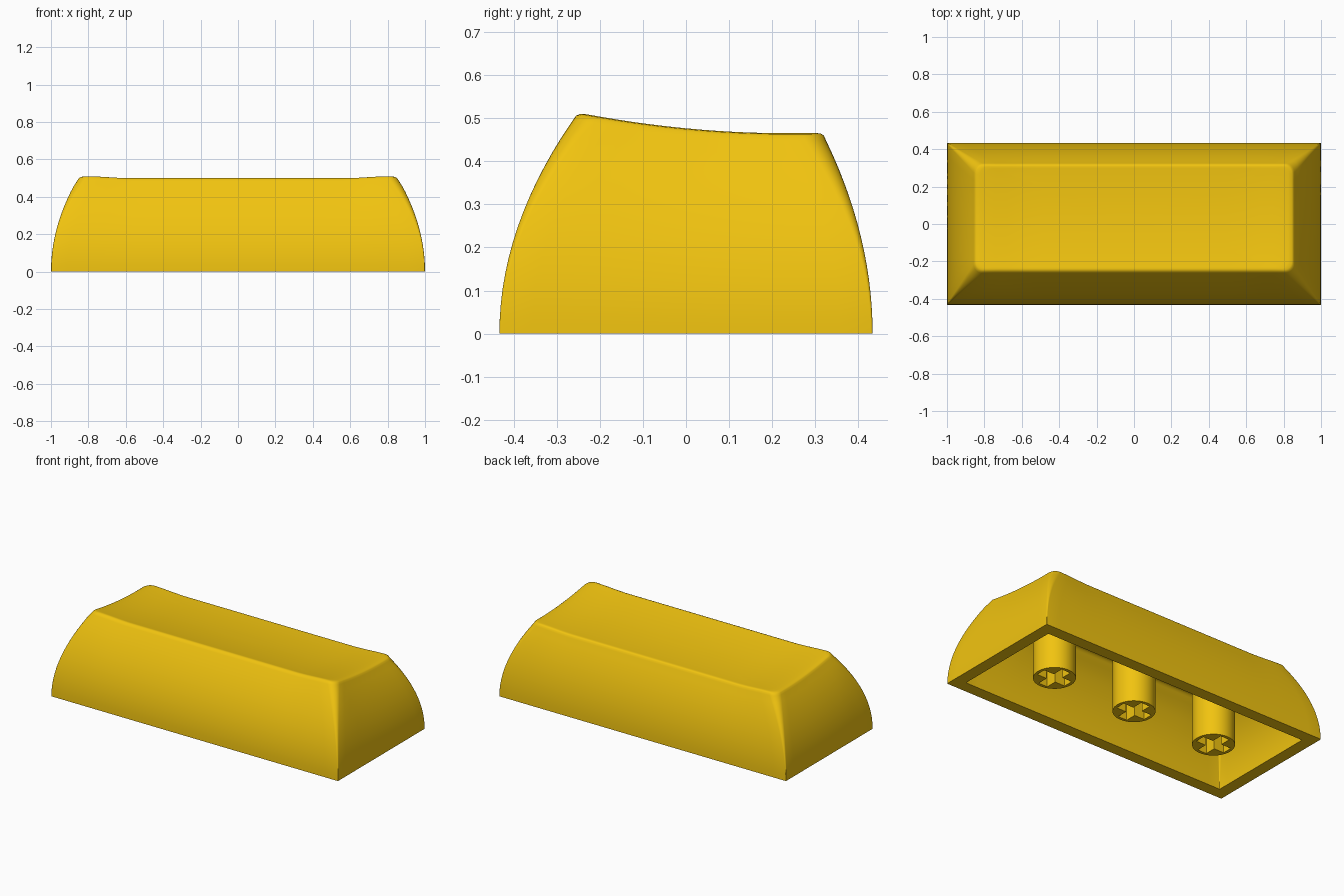
import bpy, bmesh, math

if "Cube" in bpy.data.objects:
    bpy.data.objects.remove(bpy.data.objects["Cube"])

yellow = bpy.data.materials.new("yellow_plastic")
yellow.diffuse_color = (0.88, 0.55, 0.005, 1)
yellow.use_nodes = True
yellow.node_tree.nodes["Principled BSDF"].inputs["Base Color"].default_value = yellow.diffuse_color


def finish(name, bm, angle=None):
    bmesh.ops.recalc_face_normals(bm, faces=bm.faces)
    me = bpy.data.meshes.new(name)
    bm.to_mesh(me)
    bm.free()
    ob = bpy.data.objects.new(name, me)
    bpy.context.collection.objects.link(ob)
    me.materials.append(yellow)
    if angle:
        bpy.ops.object.select_all(action='DESELECT')
        ob.select_set(True)
        bpy.context.view_layer.objects.active = ob
        bpy.ops.object.shade_smooth_by_angle(angle=math.radians(angle))
    return ob


def dish(x, y):
    """Height of the scooped top, rising slightly towards both ends."""
    y = min(max(y, -0.25), 0.32)
    e = min(max((abs(x) - 0.58) / 0.25, 0), 1)
    return 0.50 - 0.1357 * (y + 0.24) + 0.2 * (y + 0.24) * (y - 0.04) + 0.011 * e * e * (3 - 2 * e)


def outline(x, y0, y1, r, long_n=24, short_n=12, corner_n=6):
    """Rounded rectangle with evenly divided sides."""
    pts = []
    corners = [(x - r, y0 + r, -90), (x - r, y1 - r, 0), (-x + r, y1 - r, 90), (-x + r, y0 + r, 180)]
    for i, (cx, cy, a0) in enumerate(corners):
        for k in range(corner_n + 1):
            a = math.radians(a0 + 90 * k / corner_n)
            pts.append((cx + r * math.cos(a), cy + r * math.sin(a)))
        nx, ny, na = corners[(i + 1) % 4]
        a = math.radians(na)
        p, q = pts[-1], (nx + r * math.cos(a), ny + r * math.sin(a))
        n = short_n if i % 2 == 0 else long_n
        pts += [(p[0] + (q[0] - p[0]) * k / n, p[1] + (q[1] - p[1]) * k / n) for k in range(1, n)]
    return pts


def shell_rings(off, drop):
    """Rings from the rim, up the bulging walls and in over the top."""
    rings = []
    for k in range(15):
        t = k / 14
        s = t * t
        o = outline(1 - off - 0.142 * s, -0.433 + off + 0.17 * s, 0.433 - off - 0.108 * s, 0.004 + 0.045 * s)
        rings.append([(x, y, t * (dish(x, y) - 0.018 - drop)) for x, y in o])
    for inset, low in ((0.006, 0.007), (0.013, 0.002)):
        o = outline(0.858 - off - inset, -0.263 + off + inset * 1.3, 0.325 - off - inset * 0.8, 0.047)
        rings.append([(x, y, dish(x, y) - low - drop) for x, y in o])
    cy = 0.033
    for f in (0.975, 0.94, 0.88, 0.8, 0.7, 0.58, 0.45, 0.3, 0.15):
        rings.append([(x * f, cy + (y - cy) * f, dish(x * f, cy + (y - cy) * f) - drop) for x, y in o])
    return rings


# Hollow cap: inner rings reversed, then the rim, then outer rings
bm = bmesh.new()
rings = [[bm.verts.new(p) for p in ring]
         for ring in shell_rings(0.075, 0.09)[::-1] + shell_rings(0, 0)]
for a, b in zip(rings, rings[1:]):
    n = len(a)
    for i in range(n):
        bm.faces.new((a[i], a[(i + 1) % n], b[(i + 1) % n], b[i]))
bm.faces.new(rings[0])
bm.faces.new(rings[-1])
finish("keycap_shell", bm, 40)

# Three round stems and the cross-shaped sockets cut into them
STEMS = (-0.58, 0, 0.58)
bm = bmesh.new()
for sx in STEMS:
    res = bmesh.ops.create_cone(bm, cap_ends=True, segments=48, radius1=0.12, radius2=0.12, depth=0.39)
    bmesh.ops.translate(bm, verts=res["verts"], vec=(sx, 0, 0.195))
stems = finish("stems", bm, 40)

bm = bmesh.new()
w, l = 0.031, 0.1
quarter = [(l, -w), (l, w), (w, w)]
for sx in STEMS:
    pts = []
    for q in range(4):
        c, s = ((1, 0), (0, 1), (-1, 0), (0, -1))[q]
        pts += [(x * c - y * s, x * s + y * c) for x, y in quarter]
    face = bm.faces.new([bm.verts.new((sx + x, y, -0.05)) for x, y in pts])
    ext = bmesh.ops.extrude_face_region(bm, geom=[face])
    up = [v for v in ext["geom"] if isinstance(v, bmesh.types.BMVert)]
    bmesh.ops.translate(bm, verts=up, vec=(0, 0, 0.25))
cutter = finish("socket_cutter", bm)
cutter.hide_render = True
cutter.display_type = 'WIRE'

cut = stems.modifiers.new("sockets", 'BOOLEAN')
cut.operation = 'DIFFERENCE'
cut.solver = 'EXACT'
cut.object = cutter
